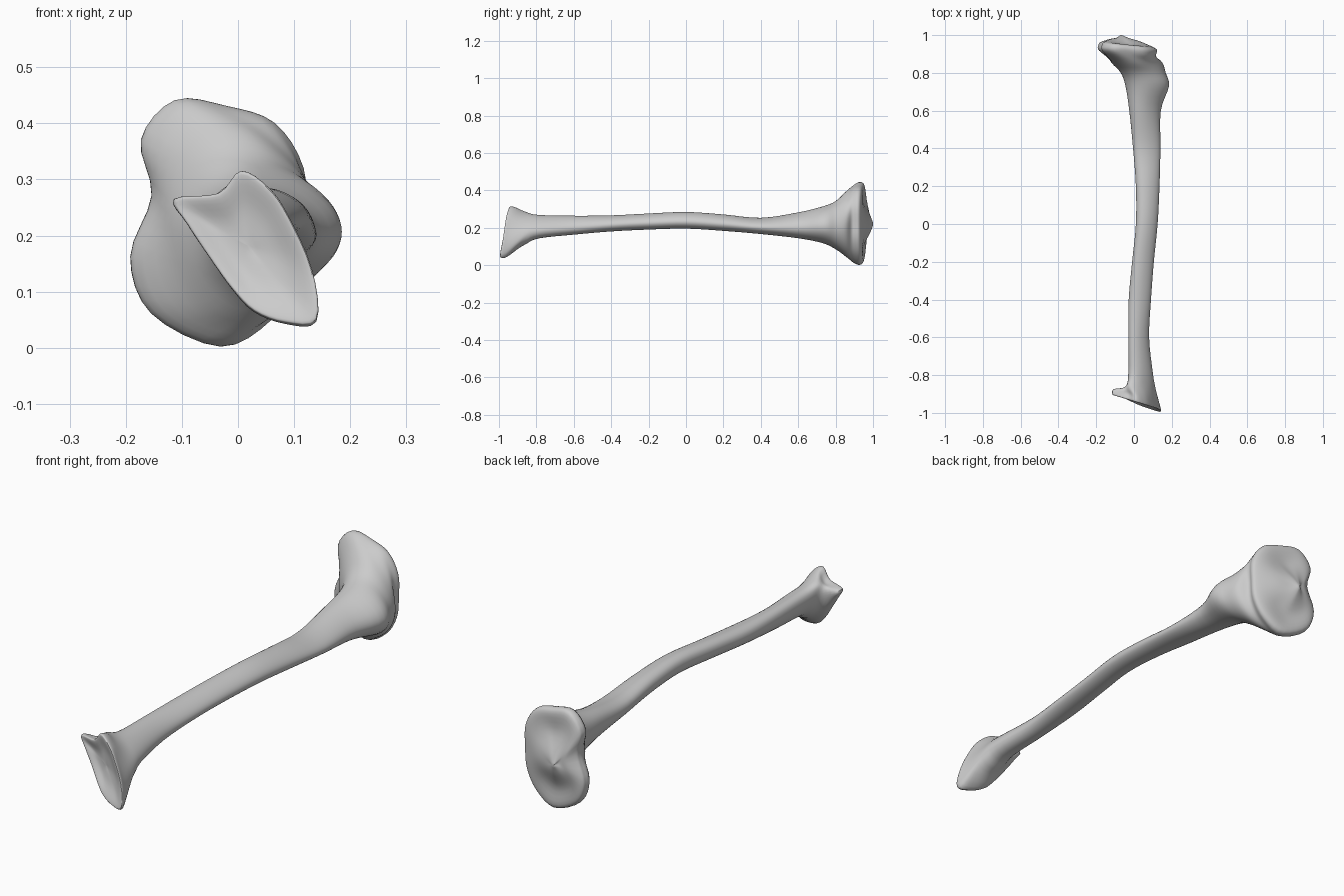
import bpy, bmesh
from math import sin, cos, pi
from mathutils import Vector

cube = bpy.data.objects.get("Cube")
if cube:
    bpy.data.objects.remove(cube, do_unlink=True)

SIDES = 12      # control points around each section
FINE = 4        # smooth steps between control points


def shaft_section(y, left, right, low, high, lean=0.0, crest=0.15):
    """Rounded triangular section that fills a box, with its crest toward +x."""
    points = []
    for k in range(SIDES):
        t = 2 * pi * k / SIDES
        x = (left + right) / 2 + (right - left) / 2 * cos(t)
        lift = sin(t + lean) * (1 - crest * cos(t))
        points.append(Vector((x, y, (low + high) / 2 + (high - low) / 2 * lift)))
    return points


def end_section(outline, centre, scale, depth):
    """Outline scaled about a centre, with a depth rule along the bone."""
    points = []
    for k, (x, z) in enumerate(outline):
        px = centre[0] + (x - centre[0]) * scale
        pz = centre[1] + (z - centre[1]) * scale
        points.append(Vector((px, depth(px, pz, 2 * pi * k / SIDES), pz)))
    return points


def spline(a, b, c, d, t):
    return 0.5 * (2 * b + (c - a) * t + (2 * a - 5 * b + 4 * c - d) * t * t
                  + (3 * b - a - 3 * c + d) * t ** 3)


def smooth_ring(ring):
    n = len(ring)
    return [spline(ring[i - 1], ring[i], ring[(i + 1) % n], ring[(i + 2) % n], s / FINE)
            for i in range(n) for s in range(FINE)]


def smooth_rows(rows):
    result = []
    last = len(rows) - 1
    for i in range(last):
        four = [rows[max(0, min(last, i + o))] for o in (-1, 0, 1, 2)]
        for s in range(FINE):
            result.append([spline(*p, s / FINE) for p in zip(*four)])
    return result + [rows[-1]]


# Ankle end: slanted rim, hollow joint face and a projecting lower tip
ankle = [(.14, .05), (.132, .14), (.09, .235), (.055, .285), (.005, .315), (-.035, .275),
         (-.113, .265), (-.09, .22), (-.05, .16), (-.01, .105), (.03, .065), (.085, .045)]
ankle_mid = (.02, .18)


def ankle_rim(x, z):
    return -.942 - .3 * x - .15 * max(0, .15 - z)


sections = [
    end_section(ankle, ankle_mid, .04, lambda x, z, t: -.925),
    end_section(ankle, ankle_mid, .5, lambda x, z, t: ankle_rim(x, z) + .018),
    end_section(ankle, ankle_mid, .9, lambda x, z, t: ankle_rim(x, z) + .004),
    end_section(ankle, ankle_mid, 1, lambda x, z, t: ankle_rim(x, z) + .008),
    end_section(ankle, ankle_mid, .95, lambda x, z, t: ankle_rim(x, z) + .035),
]

# Shaft: y, left, right, low, high, lean
for row in [(-.86, -.045, .112, .105, .28, -.5), (-.79, -.03, .1, .14, .265, -.4),
            (-.6, -.03, .08, .162, .262, -.3), (-.4, -.028, .09, .18, .265, -.2),
            (-.2, -.01, .105, .19, .275, -.2), (0, .01, .125, .195, .283, -.2),
            (.2, .01, .135, .183, .27, -.2), (.4, -.005, .14, .166, .252, -.2),
            (.6, -.025, .142, .143, .28, -.2), (.73, -.045, .185, .118, .312, -.1),
            (.8, -.07, .168, .085, .34, -.1), (.855, -.12, .15, .045, .39, -.1)]:
    sections.append(shaft_section(*row))

# Knee end: two broad lobes, a rear notch and a central ridge
knee = [(.12, .22), (.117, .32), (.065, .4), (-.02, .43), (-.11, .44), (-.17, .37),
        (-.153, .27), (-.188, .16), (-.15, .06), (-.03, .003), (.06, .05), (.11, .13)]
knee_mid = (-.07, .22)


def knee_rim(x):
    return .937 - .1 * (x + .03)


sections += [
    end_section(knee, knee_mid, .97, lambda x, z, t: knee_rim(x) - .035),
    end_section(knee, knee_mid, 1, lambda x, z, t: knee_rim(x) - .004),
    end_section(knee, knee_mid, .9, lambda x, z, t: knee_rim(x) + .012),
    end_section(knee, knee_mid, .55, lambda x, z, t: knee_rim(x) + .023 + .012 * cos(2 * t)),
    end_section(knee, knee_mid, .2, lambda x, z, t: .986),
    end_section(knee, knee_mid, .03, lambda x, z, t: 1.0),
]

# Skin the smoothed rings and close both ends
bm = bmesh.new()
rings = [[bm.verts.new(p) for p in smooth_ring(row)] for row in smooth_rows(sections)]
for a, b in zip(rings, rings[1:]):
    for i in range(len(a)):
        j = (i + 1) % len(a)
        bm.faces.new((a[i], a[j], b[j], b[i]))
bm.faces.new(rings[0])
bm.faces.new(rings[-1])
bmesh.ops.recalc_face_normals(bm, faces=bm.faces)
mesh = bpy.data.meshes.new("shin_bone")
bm.to_mesh(mesh)
bm.free()

# One plain grey material
grey = bpy.data.materials.new("bone_grey")
grey.use_nodes = True
colour = (.6, .6, .6, 1)
grey.diffuse_color = colour
grey.node_tree.nodes["Principled BSDF"].inputs["Base Color"].default_value = colour
mesh.materials.append(grey)

bone = bpy.data.objects.new("shin_bone", mesh)
bpy.context.collection.objects.link(bone)
bpy.ops.object.select_all(action="DESELECT")
bone.select_set(True)
bpy.context.view_layer.objects.active = bone
bpy.ops.object.shade_smooth_by_angle(angle=pi / 4)
